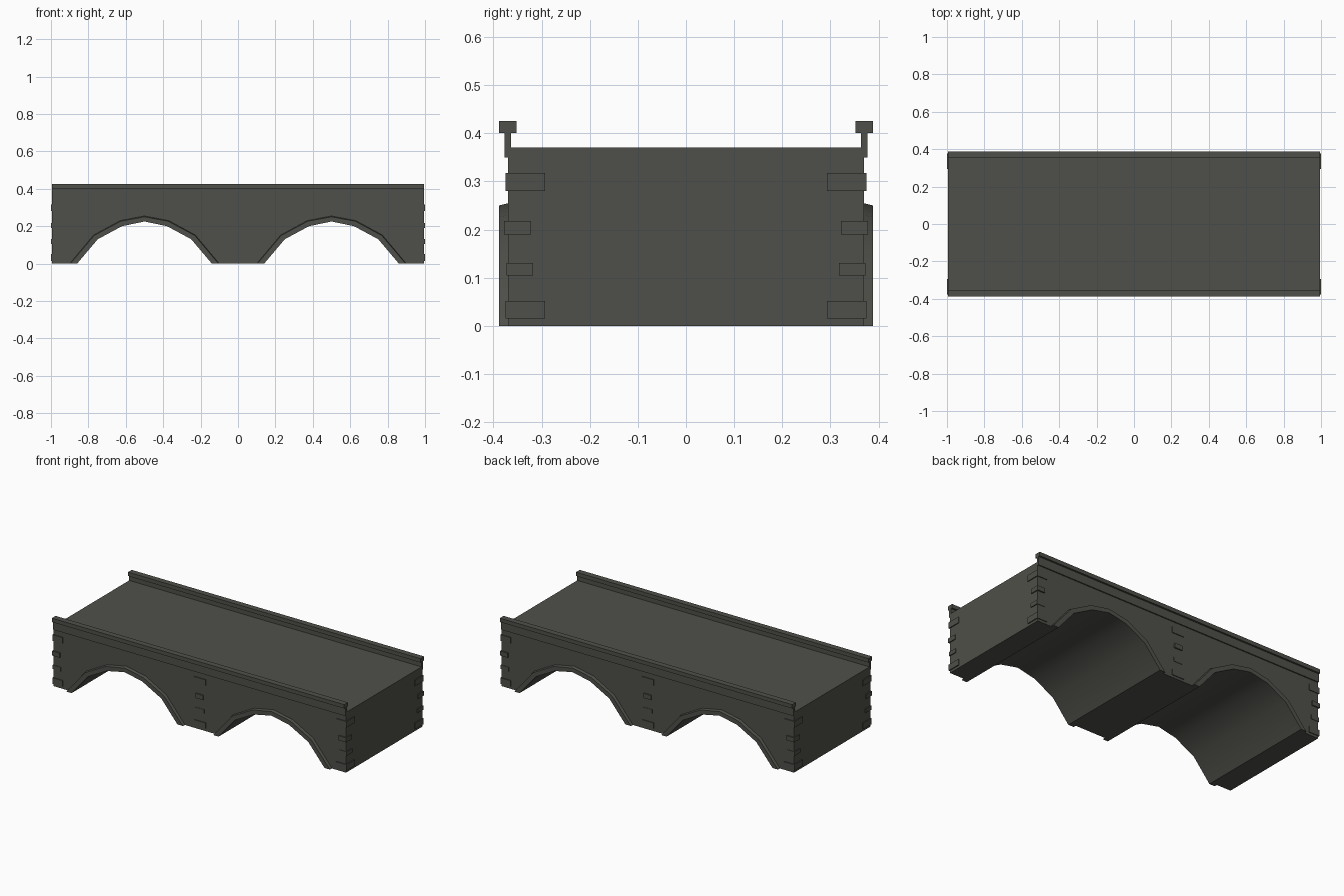
import bpy, bmesh, math

if "Cube" in bpy.data.objects:
    bpy.data.objects.remove(bpy.data.objects["Cube"])

stone = bpy.data.materials.new("dark grey stone")
stone.diffuse_color = (0.078, 0.078, 0.068, 1)
stone.use_nodes = True
stone.node_tree.nodes["Principled BSDF"].inputs["Base Color"].default_value = stone.diffuse_color


def finish(name, bm, smooth=False):
    bmesh.ops.recalc_face_normals(bm, faces=bm.faces)
    me = bpy.data.meshes.new(name)
    bm.to_mesh(me)
    bm.free()
    me.materials.append(stone)
    ob = bpy.data.objects.new(name, me)
    bpy.context.collection.objects.link(ob)
    if smooth:
        for p in me.polygons:
            p.use_smooth = True
        me.set_sharp_from_angle(angle=math.radians(32))
    return ob


def box(name, x0, x1, y0, y1, z0, z1):
    bm = bmesh.new()
    bmesh.ops.create_cube(bm, size=1)
    for v in bm.verts:
        v.co = ((x0 + x1) / 2 + v.co.x * (x1 - x0),
                (y0 + y1) / 2 + v.co.y * (y1 - y0),
                (z0 + z1) / 2 + v.co.z * (z1 - z0))
    return finish(name, bm)


def full(half):
    """Complete a left half arch, ending at the crown, by symmetry."""
    return half + [(-x, z) for x, z in reversed(half[:-1])]


inner = full([(-0.36, 0), (-0.25, 0.13), (-0.12, 0.20), (0, 0.225)])
outer = full([(-0.40, 0), (-0.272, 0.153), (-0.13, 0.23), (0, 0.255)])
lip = full([(-0.396, 0), (-0.269, 0.15), (-0.128, 0.226), (0, 0.25)])
L, W = 0.994, 0.37

# Bridge body: side profile with two arch openings, extruded across
profile = [(-L, 0)] + [(x - 0.5, z) for x, z in inner]
profile += [(x + 0.5, z) for x, z in inner] + [(L, 0), (L, W), (-L, W)]
bm = bmesh.new()
face = bm.faces.new([bm.verts.new((x, -W, z)) for x, z in profile])
ext = bmesh.ops.extrude_face_region(bm, geom=[face])
for v in ext["geom"]:
    if isinstance(v, bmesh.types.BMVert):
        v.co.y = W
finish("bridge_body", bm, True)

for s, side in ((-1, "front"), (1, "back")):
    # Raised arch rings with a slightly bevelled outer lip
    for cx, end in ((-0.5, "left"), (0.5, "right")):
        bm = bmesh.new()
        rows = [[bm.verts.new((cx + x, s * y, z)) for x, z in pts]
                for pts, y in ((inner, W - 0.002), (inner, 0.388),
                               (lip, 0.388), (outer, W - 0.002))]
        for a, b in zip(rows, rows[1:]):
            for i in range(len(a) - 1):
                bm.faces.new((a[i], a[i + 1], b[i + 1], b[i]))
        for i in (0, -1):
            bm.faces.new([r[i] for r in rows])
        finish(f"{side}_{end}_arch_ring", bm, True)

    # Parapet wall and its coping
    def yr(a, b):
        return min(s * a, s * b), max(s * a, s * b)
    box(f"{side}_parapet", -L, L, *yr(0.363, 0.377), 0.35, 0.402)
    box(f"{side}_coping", -L, L, *yr(0.352, 0.388), 0.401, 0.425)

    # Raised stones at the corners and on the middle pier:
    # z range, centre half width, corner reach in x, corner inner y, outer y
    stones = ((0.28, 0.317, 0.040, 0.93, 0.293, 0.375),
              (0.19, 0.218, 0.026, 0.948, 0.322, 0.378),
              (0.105, 0.130, 0.030, 0.945, 0.318, 0.3725),
              (0.015, 0.052, 0.040, 0.93, 0.293, 0.375))
    for n, (z0, z1, hw, cx, yi, yo) in enumerate(stones):
        box(f"{side}_pier_stone_{n}", -hw, hw, *yr(0.34, yo), z0, z1)
        for e, end in ((-1, "left"), (1, "right")):
            xs = sorted((e * cx, e * 1.0))
            box(f"{side}_{end}_corner_stone_{n}", *xs, *yr(yi, yo), z0, z1)
